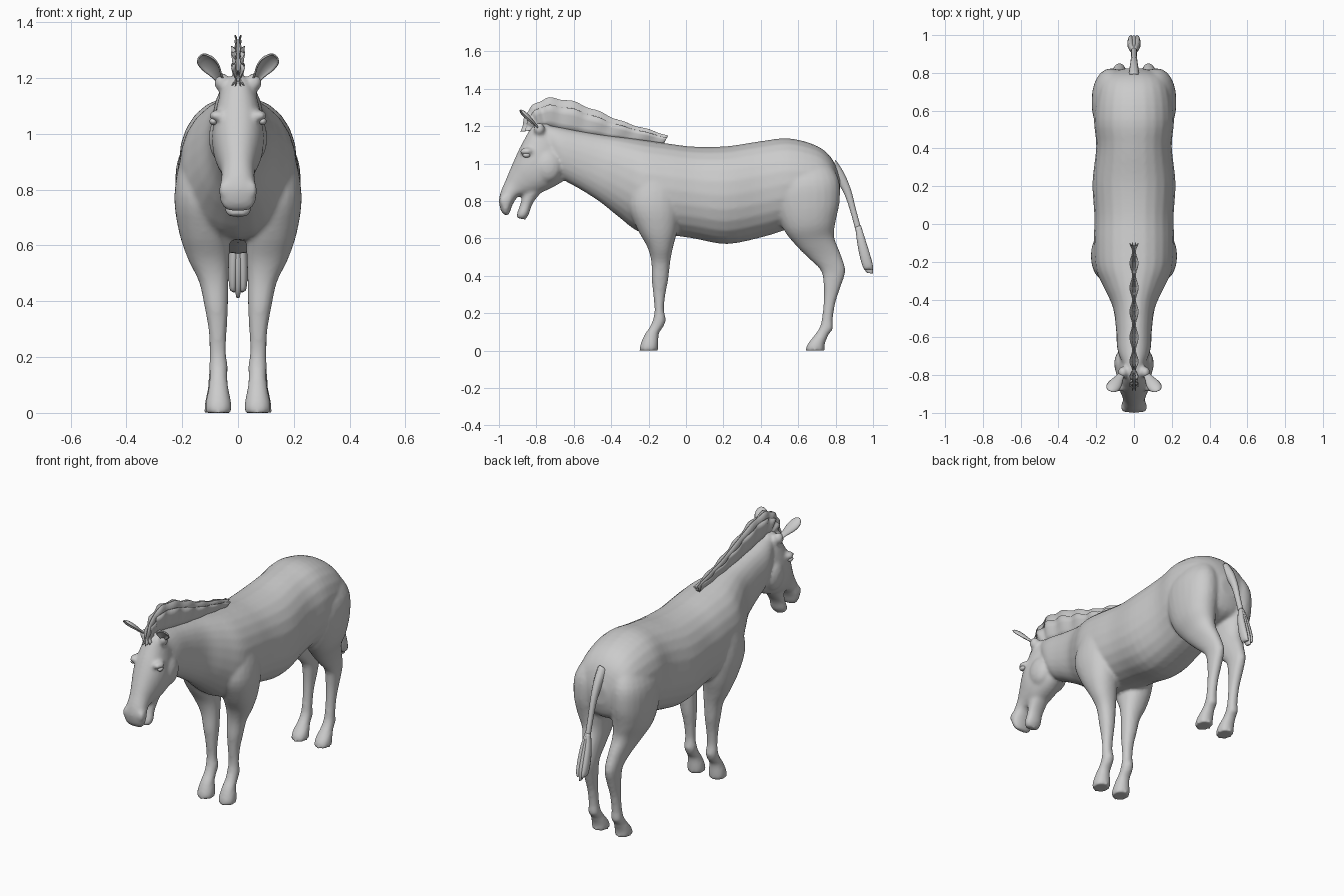
import bpy, bmesh, math
from mathutils import Vector

grey = bpy.data.materials.new("light grey")
grey.diffuse_color = (0.6, 0.6, 0.6, 1)


def finish(name, bm):
    bmesh.ops.recalc_face_normals(bm, faces=bm.faces[:])
    me = bpy.data.meshes.new(name)
    bm.to_mesh(me)
    bm.free()
    me.materials.append(grey)
    for p in me.polygons:
        p.use_smooth = True
    ob = bpy.data.objects.new(name, me)
    bpy.context.collection.objects.link(ob)
    return ob


def spline(keys, sub):
    """Catmull-Rom samples through tuples of numbers."""
    out, n = [], len(keys)
    for i in range(n - 1):
        p = [keys[max(0, min(n - 1, i + k))] for k in (-1, 0, 1, 2)]
        for s in range(sub):
            t = s / sub
            out.append([0.5 * (2 * b + (c - a) * t + (2 * a - 5 * b + 4 * c - d) * t * t
                               + (3 * b - a - 3 * c + d) * t ** 3) for a, b, c, d in zip(*p)])
    return out + [list(keys[-1])]


def loft(bm, keys, side=1, sub=4, n=24, power=0.92):
    """Rings given as x centre, half width, first edge (y, z), second edge (y, z)."""
    rings = []
    for x, w, y1, z1, y2, z2 in spline(keys, sub):
        ring = []
        for k in range(n):
            a = 2 * math.pi * k / n
            c, s = math.cos(a), math.sin(a)
            c = math.copysign(abs(c) ** power, c)
            s = math.copysign(abs(s) ** power, s)
            f = (1 - c) / 2
            ring.append(bm.verts.new((side * (x + w * s), y1 + (y2 - y1) * f, z1 + (z2 - z1) * f)))
        rings.append(ring)
    for r, q in zip(rings, rings[1:]):
        for k in range(n):
            bm.faces.new((r[k], r[(k + 1) % n], q[(k + 1) % n], q[k]))
    bm.faces.new(rings[0])
    bm.faces.new(rings[-1])


def blob(bm, centre, size):
    vs = bmesh.ops.create_uvsphere(bm, u_segments=16, v_segments=10, radius=1)["verts"]
    for v in vs:
        v.co = Vector(centre) + Vector([a * b for a, b in zip(v.co, size)])


# Torso and neck: half width, back line, belly line
trunk = [(.05, .825, .91, .82, .80), (.155, .785, 1.02, .79, .72), (.195, .70, 1.095, .71, .68),
         (.212, .55, 1.135, .55, .65), (.20, .40, 1.12, .42, .61), (.22, .22, 1.093, .22, .57),
         (.21, .05, 1.09, .04, .60), (.212, -.10, 1.108, -.07, .615), (.205, -.22, 1.125, -.24, .63),
         (.16, -.31, 1.137, -.36, .715), (.112, -.42, 1.15, -.46, .795), (.095, -.55, 1.17, -.57, .865),
         (.088, -.68, 1.195, -.65, .91), (.06, -.77, 1.21, -.69, .96)]
# Head: half width, face line, jaw line
head = [(.05, -.74, 1.215, -.63, .99), (.075, -.815, 1.205, -.635, .925), (.092, -.87, 1.12, -.69, .885),
        (.09, -.905, 1.05, -.75, .855), (.074, -.94, .97, -.80, .835), (.061, -.965, .91, -.85, .83),
        (.060, -.99, .85, -.895, .825), (.068, -1.0, .80, -.925, .785), (.060, -.99, .75, -.94, .745),
        (.035, -.972, .725, -.95, .722)]
jaw = [(.055, -.86, .89, -.76, .86), (.05, -.875, .83, -.80, .815), (.046, -.885, .785, -.825, .775),
       (.05, -.903, .735, -.84, .73), (.035, -.905, .71, -.86, .70)]
# Legs: x centre, half width, front (y, z), back (y, z)
front_leg = [(.07, .047, -.25, 0, -.15, 0), (.07, .046, -.243, .035, -.148, .035),
             (.07, .036, -.222, .085, -.145, .09), (.07, .032, -.195, .125, -.12, .13),
             (.07, .033, -.175, .17, -.108, .165), (.072, .029, -.168, .22, -.118, .22),
             (.073, .033, -.175, .3, -.11, .3), (.078, .042, -.183, .38, -.095, .38),
             (.087, .053, -.185, .47, -.085, .47), (.105, .074, -.205, .55, -.07, .55),
             (.12, .092, -.26, .65, -.045, .65), (.125, .103, -.31, .78, -.03, .78),
             (.11, .09, -.28, .93, -.04, .93), (.08, .05, -.22, 1.03, -.09, 1.03)]
hind_leg = [(.075, .045, .638, 0, .742, 0), (.075, .044, .65, .035, .742, .035),
            (.075, .034, .685, .08, .765, .09), (.075, .031, .715, .125, .785, .115),
            (.075, .027, .728, .18, .785, .17), (.075, .028, .737, .28, .80, .26),
            (.075, .034, .735, .36, .83, .35), (.077, .038, .72, .43, .852, .43),
            (.085, .047, .66, .49, .825, .52), (.1, .065, .59, .56, .792, .61),
            (.115, .09, .52, .65, .80, .69), (.12, .103, .475, .78, .822, .80),
            (.115, .1, .47, .9, .815, .92), (.09, .06, .52, 1.03, .75, 1.03)]

bm = bmesh.new()
for part in (trunk, head, jaw):
    loft(bm, [(0,) + k for k in part])
for side in (1, -1):
    loft(bm, front_leg, side)
    loft(bm, hind_leg, side)
    blob(bm, (side * .074, -.85, 1.065), (.03, .04, .02))      # brow
    blob(bm, (side * .060, -.74, .985), (.045, .075, .085))    # cheek
    blob(bm, (side * .045, -.975, .80), (.024, .022, .035))    # nostril
    blob(bm, (side * .058, -.785, 1.185), (.028, .03, .035))   # ear base
body = finish("body", bm)
m = body.modifiers.new("blend", "REMESH")
m.mode = "VOXEL"
m.voxel_size = 0.01
m.use_smooth_shade = True
m = body.modifiers.new("soften", "SMOOTH")
m.factor = 0.5
m.iterations = 5

# Eyes
bm = bmesh.new()
for side in (1, -1):
    blob(bm, (side * .088, -.853, 1.045), (.014, .02, .013))
finish("eyes", bm)

# Ears: cupped sheets opening forward and outward
bm = bmesh.new()
for side in (1, -1):
    base, tip = Vector((.058, -.785, 1.185)), Vector((.128, -.885, 1.285))
    axis = (tip - base).normalized()
    face = Vector((.25, -.8, -.45))
    face = (face - axis * face.dot(axis)).normalized()
    across = axis.cross(face)
    rows = []
    for w, t in spline([(.016, 0), (.022, .25), (.036, .55), (.036, .8), (.02, .96), (.004, 1.0)], 3):
        row = []
        for k in range(9):
            a = math.radians(-80 + 20 * k)
            p = base.lerp(tip, t) + across * w * math.sin(a) - face * w * .65 * (math.cos(a) - .4)
            row.append(bm.verts.new((side * p.x, p.y, p.z)))
        rows.append(row)
    for r, q in zip(rows, rows[1:]):
        for k in range(8):
            bm.faces.new((r[k], r[k + 1], q[k + 1], q[k]))
ears = finish("ears", bm)
ears.modifiers.new("thickness", "SOLIDIFY").thickness = 0.006

# Mane: fanned upright sheets; root (y, z) and crest (y, z)
crest = [(-.79, 1.18, -.885, 1.17), (-.79, 1.19, -.865, 1.25), (-.77, 1.195, -.82, 1.315),
         (-.72, 1.19, -.73, 1.355), (-.60, 1.165, -.60, 1.335), (-.48, 1.145, -.46, 1.28),
         (-.36, 1.13, -.33, 1.225), (-.23, 1.115, -.20, 1.185), (-.12, 1.105, -.095, 1.15)]
bm = bmesh.new()
for lean, height in ((-.022, .76), (-.009, 1), (.009, 1), (.022, .76)):
    rows = []
    for i, (y1, z1, y2, z2) in enumerate(spline(crest, 6)):
        wave = .65 + .35 * math.cos(i * math.pi / 3)
        h = height * (1 - .03 * (1 - math.cos(i * math.pi / 3)))
        rows.append([bm.verts.new((lean * wave * f ** .7, y1 + (y2 - y1) * f * h, z1 + (z2 - z1) * f * h))
                     for f in (0, .33, .67, 1)])
    for r, q in zip(rows, rows[1:]):
        for k in range(3):
            bm.faces.new((r[k], r[k + 1], q[k + 1], q[k]))
mane = finish("mane", bm)
mane.modifiers.new("thickness", "SOLIDIFY").thickness = 0.003

# Tail dock
bm = bmesh.new()
loft(bm, [(0, .03, .80, 1.02, .76, .93), (0, .024, .845, .95, .80, .91), (0, .018, .882, .86, .845, .84),
          (0, .015, .91, .75, .88, .74), (0, .014, .94, .64, .91, .63), (0, .008, .965, .54, .94, .54)], n=12)
finish("tail", bm)

# Tail tuft: flat locks hanging from the dock
bm = bmesh.new()
for x, drop in ((-.018, .02), (0, 0), (.018, .02)):
    loft(bm, [(x * .3, .010, .935, .67, .905, .66), (x * .8, .016, .957, .60, .915, .58),
              (x, .017, .982, .52, .93, .50), (x, .013, .998, .46, .95, .44),
              (x * .8, .006, 1.0, .412 + drop, .97, .415 + drop)], n=10)
finish("tail_tuft", bm)
